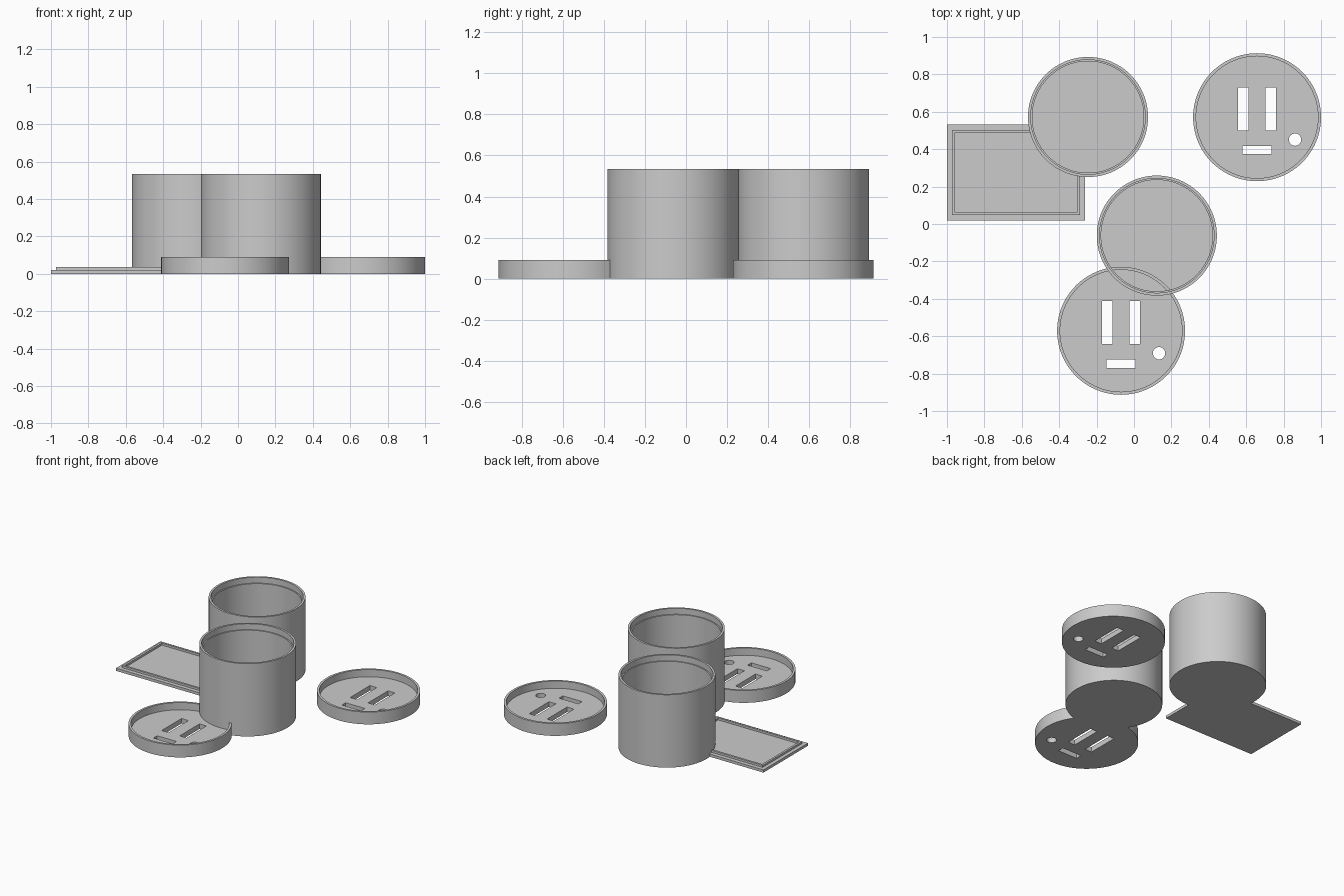
import bpy, bmesh, math

if "Cube" in bpy.data.objects:
    bpy.data.objects.remove(bpy.data.objects["Cube"])

grey = bpy.data.materials.new("plain_grey")
grey.diffuse_color = (0.6, 0.6, 0.6, 1)
grey.use_nodes = True
grey.node_tree.nodes["Principled BSDF"].inputs["Base Color"].default_value = grey.diffuse_color


def circle(r, n=96):
    return [(r * math.cos(2 * math.pi * i / n), r * math.sin(2 * math.pi * i / n)) for i in range(n)]


def rect(hx, hy):
    return [(-hx, -hy), (hx, -hy), (hx, hy), (-hx, hy)]


def loft(name, rings, loc):
    """Skin a stack of (outline, z) rings and cap both ends."""
    bm = bmesh.new()
    loops = [[bm.verts.new((x, y, z)) for x, y in pts] for pts, z in rings]
    n = len(loops[0])
    for a, b in zip(loops, loops[1:]):
        for i in range(n):
            j = (i + 1) % n
            bm.faces.new((a[i], a[j], b[j], b[i]))
    bm.faces.new(loops[0][::-1])
    bm.faces.new(loops[-1])
    bmesh.ops.recalc_face_normals(bm, faces=bm.faces)
    mesh = bpy.data.meshes.new(name)
    bm.to_mesh(mesh)
    bm.free()
    mesh.materials.append(grey)
    ob = bpy.data.objects.new(name, mesh)
    ob.location = (loc[0], loc[1], 0)
    bpy.context.collection.objects.link(ob)
    return ob


def smooth(ob):
    bpy.ops.object.select_all(action='DESELECT')
    ob.select_set(True)
    bpy.context.view_layer.objects.active = ob
    bpy.ops.object.shade_smooth_by_angle(angle=math.radians(30))


# Open cups with a small ledge inside the rim
for name, loc in (("back_cup", (-0.246, 0.572)), ("front_cup", (0.122, -0.062))):
    smooth(loft(name, [(circle(0.321), 0), (circle(0.321), 0.533), (circle(0.306), 0.533),
                       (circle(0.306), 0.49), (circle(0.298), 0.49), (circle(0.298), 0.03)], loc))

# Shallow lids, cut through by two long slots, one short slot and a round hole
for name, loc in (("right_lid", (0.658, 0.571)), ("front_lid", (-0.069, -0.571))):
    lid = loft(name, [(circle(0.342), 0), (circle(0.342), 0.09),
                      (circle(0.326), 0.09), (circle(0.326), 0.037)], loc)
    holes = [(rect(0.028, 0.115), -0.073, 0.045), (rect(0.028, 0.115), 0.073, 0.045),
             (rect(0.078, 0.022), 0, -0.176), (circle(0.033, 32), 0.203, -0.12)]
    cutters = []
    for outline, dx, dy in holes:
        cut = loft("hole_cutter", [(outline, -0.1), (outline, 0.2)], (loc[0] + dx, loc[1] + dy))
        cut.hide_render = True
        cutters.append(cut)
        mod = lid.modifiers.new("hole", 'BOOLEAN')
        mod.operation = 'DIFFERENCE'
        mod.solver = 'EXACT'
        mod.object = cut
    smooth(lid)
    # Apply the cuts in order, then drop the cutters
    for mod in [m for m in lid.modifiers if m.type == 'BOOLEAN']:
        bpy.ops.object.modifier_apply(modifier=mod.name)
    for cut in cutters:
        bpy.data.objects.remove(cut)

# Flat rectangular plate with a raised frame
loft("framed_plate", [(rect(0.369, 0.257), 0), (rect(0.369, 0.257), 0.02),
                      (rect(0.342, 0.228), 0.02), (rect(0.342, 0.228), 0.035),
                      (rect(0.327, 0.213), 0.035), (rect(0.327, 0.213), 0.02)], (-0.631, 0.275))
